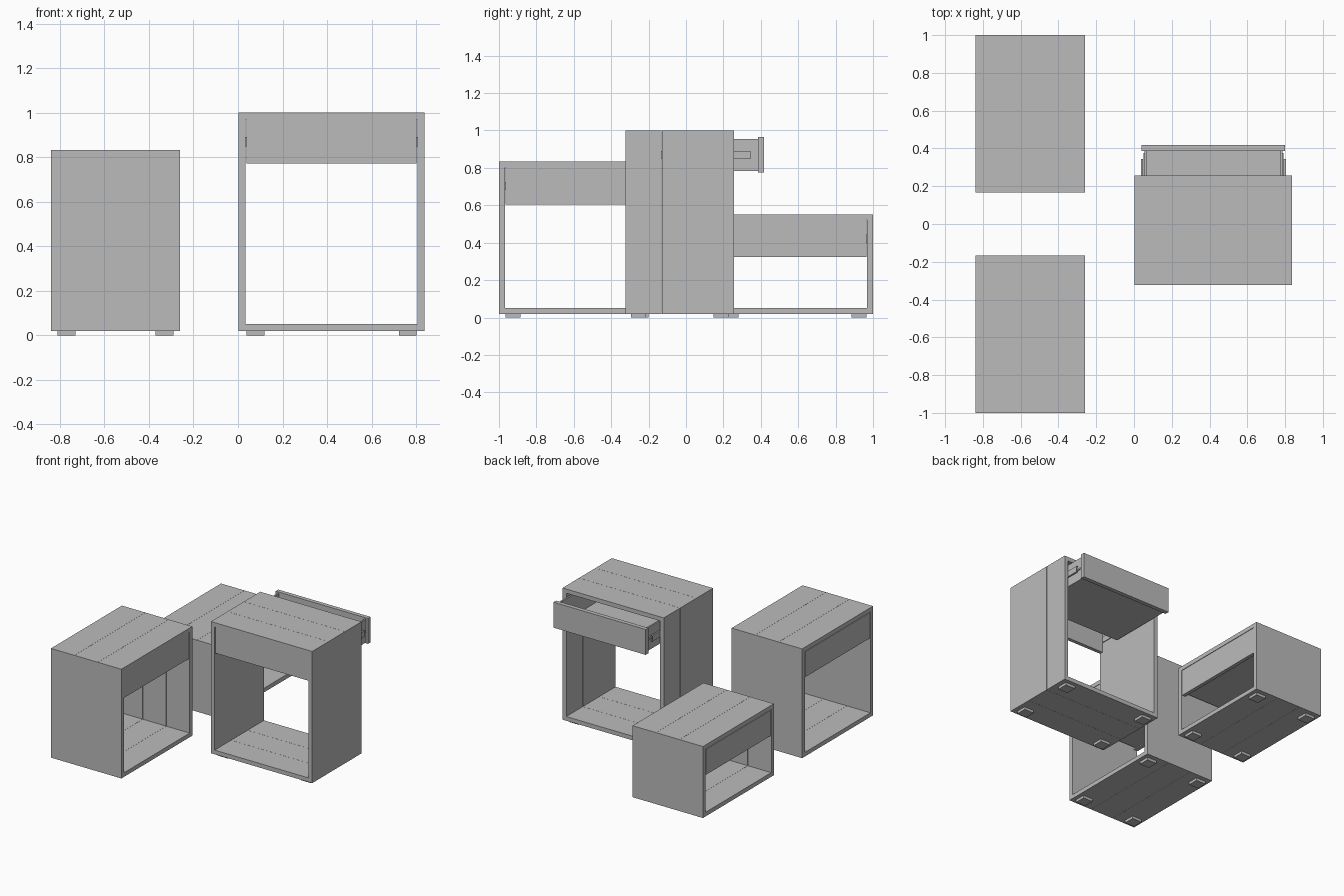
import bpy
import bmesh
from mathutils import Matrix, Vector
from math import radians

if "Cube" in bpy.data.objects:
    bpy.data.objects.remove(bpy.data.objects["Cube"], do_unlink=True)

grey = bpy.data.materials.new("plain_grey")
grey.use_nodes = True
grey.diffuse_color = (0.5, 0.5, 0.5, 1)
grey.node_tree.nodes["Principled BSDF"].inputs["Base Color"].default_value = (0.5, 0.5, 0.5, 1)

W, D, T = 0.417, 0.29, 0.031   # half width, half depth, board thickness
FOOT = 0.02                    # foot height
PANEL = 0.197                  # height of apron and drawer front
GAP = 0.001                    # seam between planks


def boxes(name, spans, place):
    """One object from boxes given as (x0, x1, y0, y1, z0, z1)."""
    bm = bmesh.new()
    for x0, x1, y0, y1, z0, z1 in spans:
        mid = Vector((x0 + x1, y0 + y1, z0 + z1)) / 2
        size = Matrix.Diagonal((x1 - x0, y1 - y0, z1 - z0, 1))
        bmesh.ops.create_cube(bm, size=1, matrix=Matrix.Translation(mid) @ size)
    mesh = bpy.data.meshes.new(name)
    bm.to_mesh(mesh)
    bm.free()
    mesh.materials.append(grey)
    obj = bpy.data.objects.new(name, mesh)
    obj.matrix_world = place
    bpy.context.collection.objects.link(obj)
    return obj


def planks(x0, x1, z0, z1):
    """Three planks side by side across the depth."""
    step = 2 * D / 3
    return [(x0, x1, -D + i * step + (GAP / 2 if i else 0),
             -D + (i + 1) * step - (GAP / 2 if i < 2 else 0), z0, z1) for i in range(3)]


def both(x0, x1, *rest):
    """A box and its mirror image across x."""
    return [(x0, x1, *rest), (-x1, -x0, *rest)]


def side_table(name, x, y, height, turn, pull):
    place = Matrix.Translation((x, y, 0)) @ Matrix.Rotation(radians(turn), 4, "Z")
    under = height - T
    low = under - PANEL
    inner = W - T

    # Carcass
    boxes(name + "_top", planks(-W, W, under, height), place)
    boxes(name + "_base", planks(-W, W, FOOT, FOOT + T), place)
    for side, s in (("left", 1), ("right", -1)):
        edges = sorted((s * inner, s * W))
        boxes(f"{name}_{side}_side", planks(*edges, FOOT + T, under), place)
    boxes(name + "_apron", [(-0.382, 0.382, -D + 0.004, -D + T, low, under)], place)

    # Feet
    feet = []
    for y0 in (-D + 0.03, D - 0.11):
        feet += both(W - 0.115, W - 0.035, y0, y0 + 0.08, 0, FOOT)
    boxes(name + "_feet", feet, place)

    # Sliding drawer: front board, then walls and bottom
    front = D + pull
    back = -D + 0.045 + pull
    z0, z1 = low + 0.012, under - 0.014
    boxes(name + "_drawer_front",
          [(-0.38, 0.38, front - T, front, low + 0.004, under - 0.004)], place)
    wall = 0.012
    box = both(0.365 - wall, 0.365, back, front - T, z0, z1)
    box.append((-0.365 + wall, 0.365 - wall, back, back + wall, z0, z1))
    box.append((-0.365 + wall, 0.365 - wall, back + wall, front - T, z0, z0 + 0.01))
    boxes(name + "_drawer_box", box, place)

    # Runners: outer channel, telescoping middle and inner strip
    mid = (z0 + z1) / 2
    end = D - 0.04
    rails = both(0.38, inner, -D + 0.02, end, mid - 0.022, mid + 0.022)
    for dz in (-0.022, 0.018):
        rails += both(0.372, 0.384, back, end + 0.8 * pull, mid + dz, mid + dz + 0.004)
    rails += both(0.38, 0.384, back, end + 0.8 * pull, mid - 0.018, mid + 0.018)
    rails += both(0.365, 0.371, back, end + pull, mid - 0.006, mid + 0.006)
    boxes(name + "_runners", rails, place)


side_table("tall_table", 0.42, -0.033, 1.0, 0, 0.16)
side_table("medium_table", -0.55, -0.583, 0.833, 90, 0)
side_table("low_table", -0.55, 0.583, 0.552, 90, 0)
